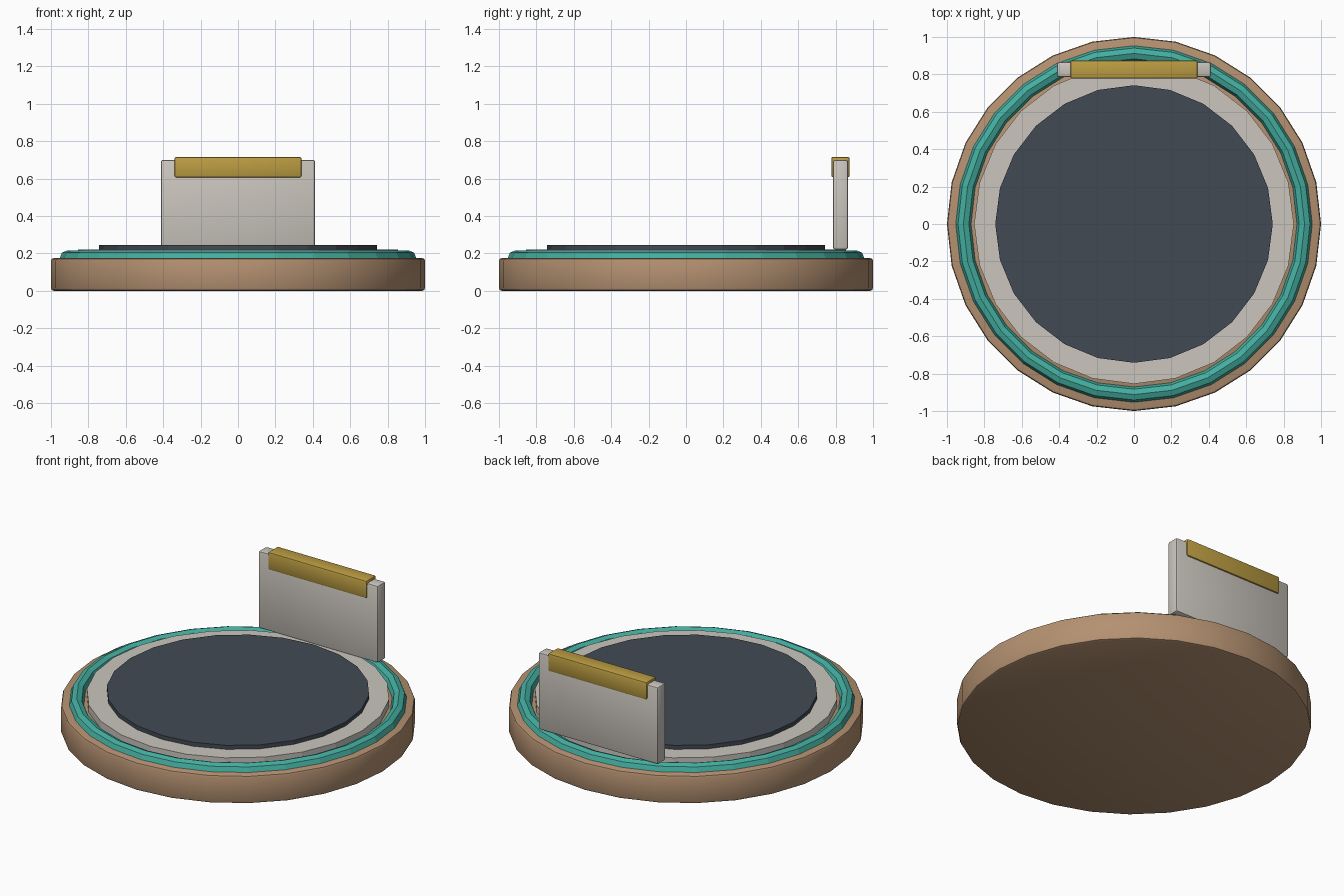
import bpy, math

cube = bpy.data.objects.get("Cube")
if cube:
    bpy.data.objects.remove(cube, do_unlink=True)


def linear(c):
    c /= 255
    return c / 12.92 if c <= 0.04045 else ((c + 0.055) / 1.055) ** 2.4


def material(name, r, g, b):
    m = bpy.data.materials.new(name)
    col = (linear(r), linear(g), linear(b), 1)
    m.use_nodes = True
    m.diffuse_color = col
    m.node_tree.nodes["Principled BSDF"].inputs["Base Color"].default_value = col
    return m


tan = material("tan", 180, 145, 113)
teal = material("teal", 68, 174, 160)
stone = material("pale_stone", 203, 198, 190)
slate = material("dark_slate", 66, 74, 84)
gold = material("gold", 188, 157, 66)


def finish(name, mat, bevel=0, smooth=True):
    ob = bpy.context.object
    ob.name = name
    ob.data.materials.append(mat)
    if bevel:
        mod = ob.modifiers.new("Bevel", "BEVEL")
        mod.width, mod.segments = bevel, 2
        mod.limit_method, mod.angle_limit = "ANGLE", math.radians(40)
        bpy.ops.object.modifier_apply(modifier=mod.name)
    if smooth:
        bpy.ops.object.shade_smooth_by_angle(angle=math.radians(30))
    return ob


def disc(name, mat, radius, z0, z1, sides, bevel=0):
    bpy.ops.mesh.primitive_cylinder_add(vertices=sides, radius=radius, depth=z1 - z0,
                                        location=(0, 0, (z0 + z1) / 2))
    return finish(name, mat, bevel, smooth=bevel > 0)


def box(name, mat, size, z0, bevel):
    bpy.ops.mesh.primitive_cube_add(size=1, location=(0, 0.826, z0 + size[2] / 2))
    bpy.context.object.scale = size
    bpy.ops.object.transform_apply(location=False, rotation=False, scale=True)
    return finish(name, mat, bevel)


# Round platform with stacked discs
disc("base", tan, 1.0, 0, 0.175, 28, 0.015)
disc("inner_plate", stone, 0.855, 0.16, 0.22, 24)
disc("top_pad", slate, 0.742, 0.215, 0.245, 24)

# Ring set into the top of the base
bpy.ops.mesh.primitive_torus_add(major_radius=0.912, minor_radius=0.041, major_segments=28,
                                 minor_segments=8, location=(0, 0, 0.175))
finish("trim_ring", teal, smooth=False)

# Upright back panel and its cap
box("back_panel", stone, (0.825, 0.08, 0.48), 0.22, 0.012)
box("panel_cap", gold, (0.68, 0.098, 0.11), 0.606, 0.01)
